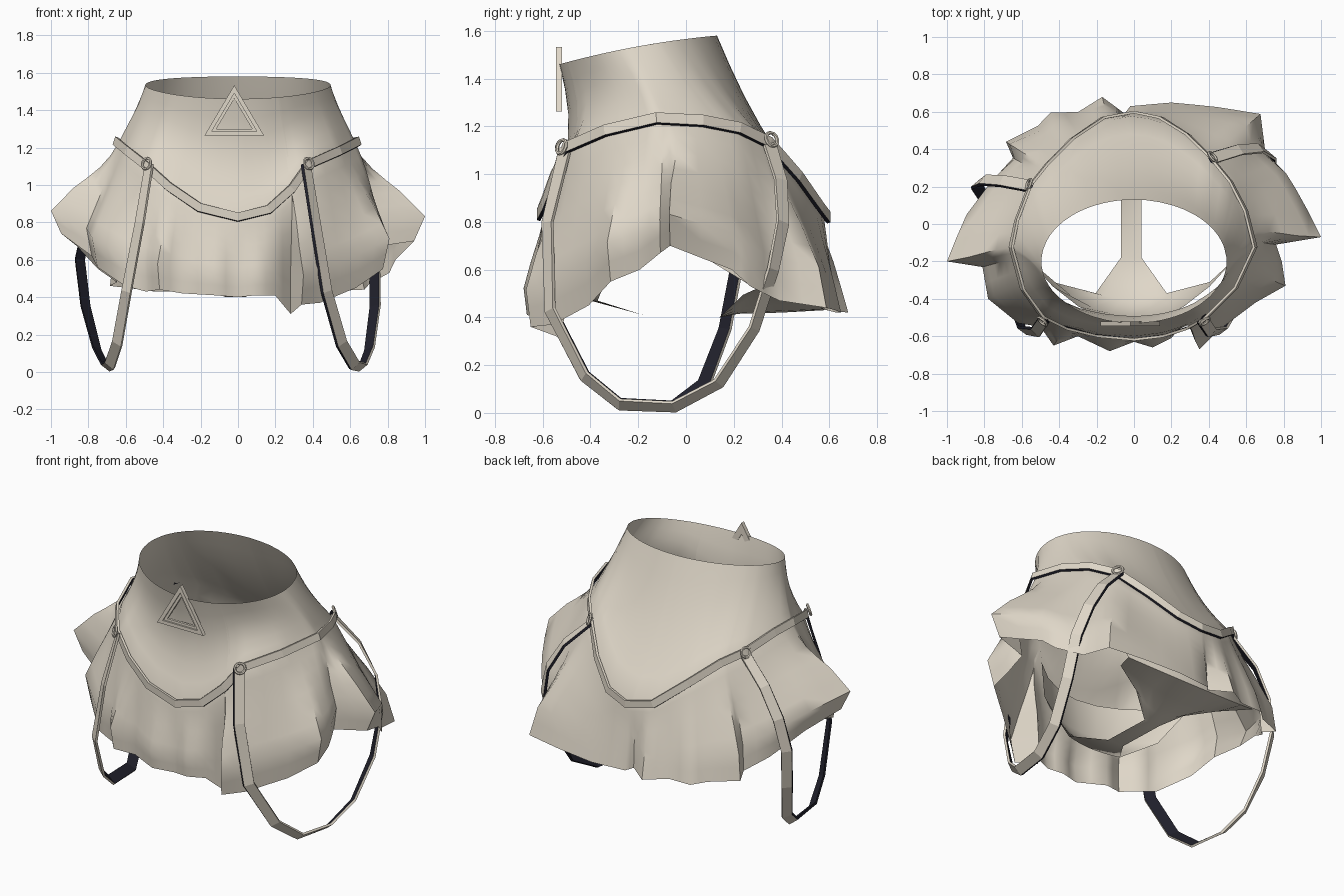
import bpy, bmesh, math
from mathutils import Vector

if "Cube" in bpy.data.objects:
    bpy.data.objects.remove(bpy.data.objects["Cube"])


def material(name, rgb):
    m = bpy.data.materials.new(name)
    m.use_nodes = True
    m.diffuse_color = (*rgb, 1)
    bsdf = next(n for n in m.node_tree.nodes if n.type == "BSDF_PRINCIPLED")
    bsdf.inputs["Base Color"].default_value = (*rgb, 1)
    return m


CLOTH = material("beige cloth", (.74, .68, .58))
LINING = material("dark lining", (.015, .015, .025))


def build(name, verts, faces, dark=None, smooth=0):
    """Mesh object; faces whose number passes the dark rule get the lining."""
    mesh = bpy.data.meshes.new(name)
    mesh.from_pydata(verts, [], faces)
    mesh.materials.append(CLOTH)
    mesh.materials.append(LINING)
    if dark:
        for p in mesh.polygons:
            p.material_index = int(dark(p.index))
    obj = bpy.data.objects.new(name, mesh)
    bpy.context.collection.objects.link(obj)
    if smooth:
        bpy.ops.object.select_all(action="DESELECT")
        obj.select_set(True)
        bpy.context.view_layer.objects.active = obj
        bpy.ops.object.shade_smooth_by_angle(angle=math.radians(smooth))
    return obj


def grid_faces(rows, cols, closed):
    last = cols if closed else cols - 1
    return [(r * cols + c, r * cols + (c + 1) % cols,
             (r + 1) * cols + (c + 1) % cols, (r + 1) * cols + c)
            for r in range(rows - 1) for c in range(last)]


def ribbon(name, points, normals, width, thick, closed=False):
    """Flat strap with a dark lining that peeks out along one edge."""
    n = len(points)
    verts, faces = [], []
    for i, p in enumerate(points):
        a = points[i - 1] if closed or i else p
        b = points[(i + 1) % n] if closed or i < n - 1 else p
        along = (b - a).normalized()
        across = along.cross(normals[i]).normalized()
        out = across.cross(along)
        for k, s in ((0, 1), (0, -1), (-1, -1), (-1, 1.2)):
            verts.append(p + across * (s * width / 2) + out * (k * thick))
    for i in range(n if closed else n - 1):
        j = (i + 1) % n
        for k in range(4):
            m = (k + 1) % 4
            faces.append((i * 4 + k, i * 4 + m, j * 4 + m, j * 4 + k))
    obj = build(name, verts, faces, lambda f: f % 4 > 1)
    bm = bmesh.new()
    bm.from_mesh(obj.data)
    bmesh.ops.recalc_face_normals(bm, faces=bm.faces)
    bm.to_mesh(obj.data)
    bm.free()


# Hip seam, counterclockwise from the left side; it dips at front and back
HIP = [Vector(p) for p in (
    (.63, -.12, 1.23), (.58, .07, 1.22), (.5, .22, 1.19), (.4, .34, 1.13), (.28, .46, .99),
    (.14, .55, .86), (0, .58, .82), (-.16, .55, .85), (-.32, .44, .98), (-.45, .31, 1.09),
    (-.54, .2, 1.14), (-.61, .02, 1.21), (-.64, -.12, 1.23), (-.58, -.34, 1.18),
    (-.48, -.48, 1.1), (-.36, -.54, .99), (-.2, -.58, .88), (0, -.6, .83),
    (.16, -.58, .87), (.28, -.54, .98), (.37, -.49, 1.11), (.53, -.33, 1.18))]


def angle(p):
    return math.atan2(p.y / .585, p.x / .635)


def hip(a):
    for p, q in zip(HIP, HIP[1:] + HIP[:1]):
        span = (angle(q) - angle(p)) % math.tau
        part = (a - angle(p)) % math.tau
        if part <= span:
            return p.lerp(q, part / span)


def waist(a):
    c, s = math.cos(a), math.sin(a)
    return Vector((.495 * c, -.2 + .33 * s, 1.535 + .06 * s - .015 * s * s))


# Ruffled hem outline, counterclockwise from the left side
HEM = [(1, -.07, .7), (.88, .2, .6), (.84, .28, .53), (.72, .4, .47), (.69, .6, .44),
       (.45, .63, .43), (.2, .65, .42), (-.02, .63, .42), (-.05, .59, .43),
       (-.17, .68, .42), (-.3, .6, .43), (-.45, .6, .43), (-.52, .53, .44),
       (-.7, .45, .46), (-.66, .36, .48), (-.77, .25, .55), (-.9, .05, .67),
       (-1, -.2, .74), (-.81, -.23, .62), (-.78, -.4, .56),
       (-.62, -.53, .46), (-.5, -.55, .43), (-.43, -.65, .44), (-.3, -.6, .42),
       (-.13, -.68, .41), (0, -.63, .4), (.1, -.66, .41), (.2, -.61, .41),
       (.28, -.51, .31), (.35, -.67, .36), (.45, -.57, .37), (.65, -.42, .45),
       (.81, -.33, .55), (.79, -.2, .6), (.76, -.11, .67)]
hem = []
for i, p in enumerate(HEM):
    p, q = Vector(p), Vector(HEM[(i + 1) % len(HEM)])
    hem += [p, (p + q) / 2]
n = len(hem)
angles = [angle(p) for p in hem]
calm = [sum((hem[(i + k) % n] for k in range(-4, 5)), Vector()) / 9 for i in range(n)]

# Skirt: yoke from waist to seam, then the flounce that tucks in at the hem
TOP_ROWS, LOW_ROWS = 6, 8
verts = []
for r in range(TOP_ROWS):
    t = r / TOP_ROWS
    for a in angles:
        s = math.sin(a)
        p = waist(a).lerp(hip(a), t)
        p.y -= (.04 if s > 0 else .07) * math.sin(math.pi * t) * s
        verts.append(p)
for r in range(LOW_ROWS + 1):
    t = r / LOW_ROWS
    for i, a in enumerate(angles):
        top = hip(a)
        low = calm[i].lerp(hem[i], min(1, 2.2 * t))
        puff = min(1, max(0, 1 - math.sin(a)))
        tucked = min(t / .75, 1) - .6 * max(t - .75, 0)
        p = top.lerp(low, t + (tucked - t) * puff)
        p.z = top.z + (low.z - top.z) * t
        verts.append(p)
build("skirt", verts, grid_faces(TOP_ROWS + LOW_ROWS + 1, n, True), smooth=50)

# Brief under the skirt: y, z, half width, sideways wrap and lift of each row
BRIEF = [(-.53, .85, .56, .35, 0), (-.49, .62, .42, .18, 0), (-.4, .47, .19, .03, 0),
         (-.18, .41, .055, 0, 0), (.14, .4, .055, 0, 0), (.22, .415, .2, .02, .08),
         (.4, .42, .4, -.06, .12), (.58, .43, .46, -.1, .08), (.55, .72, .42, -.2, 0)]
COLS = 9
verts = []
for y, z, half, wrap, lift in BRIEF:
    for c in range(COLS):
        u = 2 * c / (COLS - 1) - 1
        verts.append((half * u - .015, y + wrap * u * u, z + lift * u * u))
build("brief", verts, grid_faces(len(BRIEF), COLS, False), smooth=50)

# Hip strap following the seam
normals = [Vector((p.x, p.y, .5 * p.x * p.x)).normalized() for p in HIP]
ribbon("hip_strap", [p + out * .025 for p, out in zip(HIP, normals)], normals,
       .045, .014, True)

# Leg loops: left x, right x, y, z from the front ring round to the back ring
LOOP = [(.37, .48, -.51, 1.11), (.42, .53, -.585, .8), (.48, .6, -.575, .43),
        (.56, .65, -.43, .15), (.63, .69, -.28, .03), (.67, .71, -.05, .02),
        (.71, .76, .14, .12), (.74, .82, .29, .35), (.74, .85, .37, .6),
        (.68, .81, .41, .8), (.57, .71, .4, .98), (.41, .55, .35, 1.14)]
for side, name, shift in ((1, "left", 0), (-1, "right", .14)):
    points = []
    for xl, xr, y, z in LOOP:
        y -= shift * max(y, 0) / .34
        points.append(Vector((xl if side > 0 else -xr, y, z)))
    centre = sum(points, Vector()) / len(points)
    normals = [Vector((0, p.y - centre.y, p.z - centre.z)).normalized()
               + Vector((.8 * side, 0, 0)) for p in points]
    ribbon(name + "_leg_loop", points, normals, .06, .014)
    # Rings joining the loop to the hip strap
    for end, p in (("front", points[0]), ("back", points[-1])):
        out = Vector((p.x, p.y, .2)).normalized()
        bpy.ops.mesh.primitive_torus_add(
            major_radius=.03, minor_radius=.008, major_segments=12, minor_segments=6,
            location=p + out * .015, rotation=out.to_track_quat("Z", "Y").to_euler())
        ring = bpy.context.object
        ring.name = name + "_" + end + "_ring"
        ring.data.materials.append(CLOTH)


# Triangular buckle made of two nested frames
def triangle_frame(name, outer, inner, front, back):
    verts = []
    for scale, y in ((outer, front), (inner, front), (inner, back), (outer, back)):
        for x, z in ((-.16, -.09), (.16, -.09), (0, .18)):
            verts.append((-.02 + x * scale, y, 1.353 + z * scale))
    faces = grid_faces(4, 3, True) + [(9 + k, 9 + (k + 1) % 3, (k + 1) % 3, k)
                                      for k in range(3)]
    build(name, verts, faces)


triangle_frame("buckle_outer_frame", 1, .76, -.545, -.52)
triangle_frame("buckle_inner_frame", .76, .6, -.535, -.52)
